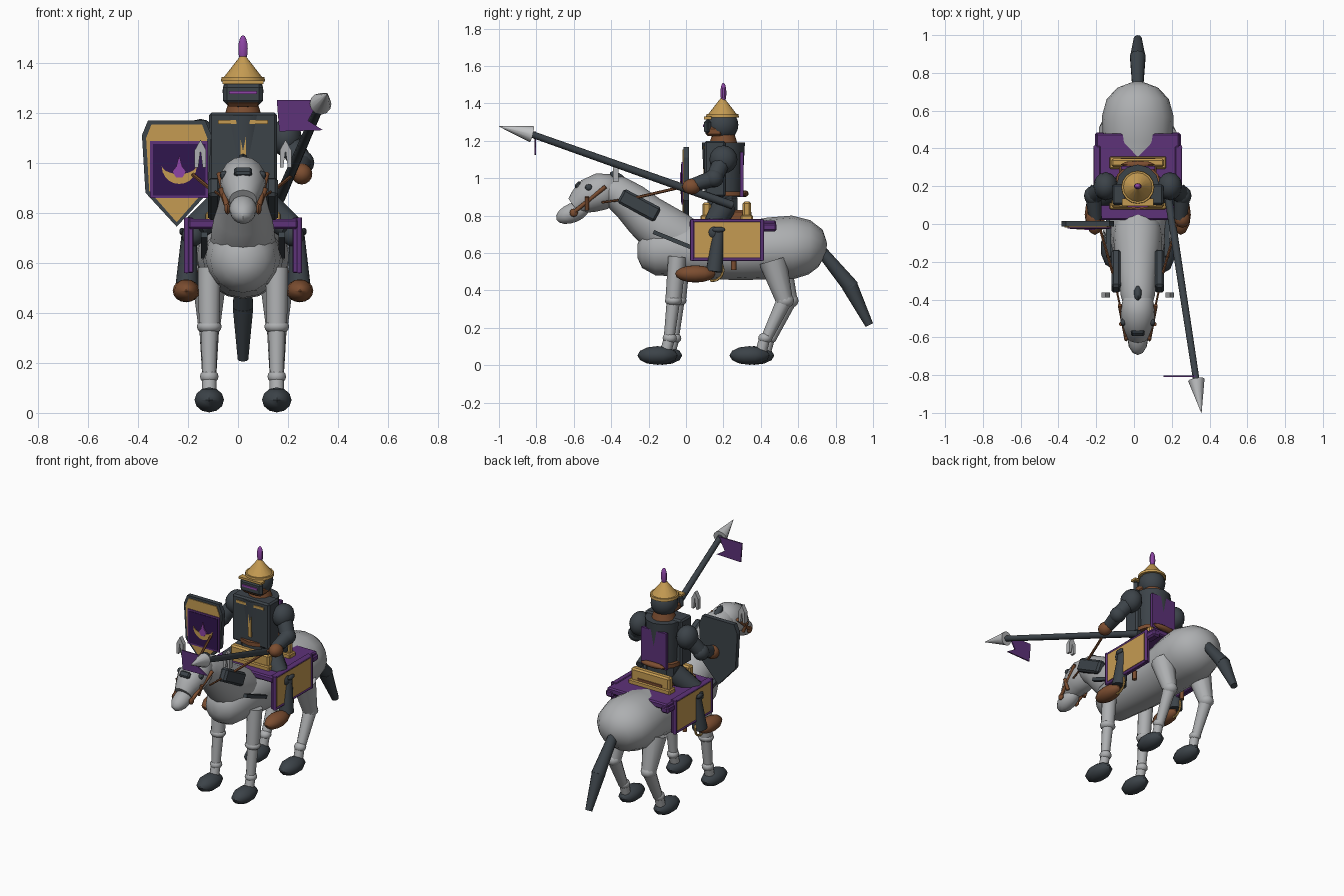
import bpy, bmesh, math
from mathutils import Vector, Matrix

if "Cube" in bpy.data.objects:
    bpy.data.objects.remove(bpy.data.objects["Cube"])

CX = 0.02  # centre line of horse and rider


def colour(name, rgb):
    m = bpy.data.materials.new(name)
    m.diffuse_color = (*rgb, 1)
    m.use_nodes = True
    m.node_tree.nodes["Principled BSDF"].inputs["Base Color"].default_value = m.diffuse_color
    return m


COAT = colour("pale grey coat", (0.42, 0.43, 0.44))
STEEL = colour("bright steel", (0.55, 0.56, 0.57))
DARK = colour("dark slate", (0.045, 0.056, 0.066))
GOLD = colour("gold", (0.56, 0.33, 0.085))
PURPLE = colour("purple cloth", (0.11, 0.032, 0.19))
PLUME = colour("bright purple", (0.27, 0.06, 0.38))
DEEP = colour("deep violet", (0.03, 0.008, 0.075))
BROWN = colour("brown leather", (0.2, 0.075, 0.03))


def finish(name, bm, mat, angle=40):
    bmesh.ops.recalc_face_normals(bm, faces=bm.faces)
    me = bpy.data.meshes.new(name)
    bm.to_mesh(me)
    bm.free()
    ob = bpy.data.objects.new(name, me)
    bpy.context.collection.objects.link(ob)
    me.materials.append(mat)
    if angle:
        bpy.ops.object.select_all(action='DESELECT')
        bpy.context.view_layer.objects.active = ob
        ob.select_set(True)
        bpy.ops.object.shade_smooth_by_angle(angle=math.radians(angle))
    return ob


def ball(name, loc, size, mat, tilt=0, seg=12, rings=8):
    bm = bmesh.new()
    M = Matrix.Translation(loc) @ Matrix.Rotation(math.radians(tilt), 4, 'X') @ Matrix.Diagonal((*size, 1))
    bmesh.ops.create_uvsphere(bm, u_segments=seg, v_segments=rings, radius=1, matrix=M)
    return finish(name, bm, mat)


def rod(name, p, q, r1, r2, mat, seg=10):
    p, q = Vector(p), Vector(q)
    d = q - p
    bm = bmesh.new()
    M = Matrix.Translation((p + q) / 2) @ d.to_track_quat('Z', 'Y').to_matrix().to_4x4()
    bmesh.ops.create_cone(bm, cap_ends=True, segments=seg, radius1=r1, radius2=r2, depth=d.length, matrix=M)
    return finish(name, bm, mat, 50)


def box(name, loc, size, mat, tilt=0, bevel=0.0):
    bm = bmesh.new()
    M = Matrix.Translation(loc) @ Matrix.Rotation(math.radians(tilt), 4, 'X') @ Matrix.Diagonal((*size, 1))
    bmesh.ops.create_cube(bm, size=1, matrix=M)
    if bevel:
        bmesh.ops.bevel(bm, geom=bm.edges[:], offset=bevel, segments=1, affect='EDGES')
    return finish(name, bm, mat, 0)


def plate(name, pts, y0, y1, mat):
    """Flat outline in x, z given a thickness along y."""
    bm = bmesh.new()
    f = bm.faces.new([bm.verts.new((x, y0, z)) for x, z in pts])
    ext = bmesh.ops.extrude_face_region(bm, geom=[f])['geom']
    bmesh.ops.translate(bm, verts=[v for v in ext if isinstance(v, bmesh.types.BMVert)], vec=(0, y1 - y0, 0))
    return finish(name, bm, mat, 0)


def loft(name, rings, mat, seg=16):
    """Skin over ellipses (y, z, half width, half height) square to their path."""
    bm = bmesh.new()
    loops = []
    for i, (y, z, w, h) in enumerate(rings):
        a, b = rings[max(i - 1, 0)], rings[min(i + 1, len(rings) - 1)]
        t = Vector((0, b[0] - a[0], b[1] - a[1])).normalized()
        up = Vector((0, -t.z, t.y))
        loops.append([bm.verts.new(Vector((CX + w * math.cos(k * math.tau / seg), y, z))
                                   + up * h * math.sin(k * math.tau / seg)) for k in range(seg)])
    for A, B in zip(loops, loops[1:]):
        for k in range(seg):
            bm.faces.new((A[k], A[k - 1], B[k - 1], B[k]))
    bm.faces.new(loops[0])
    bm.faces.new(loops[-1])
    return finish(name, bm, mat, 50)


# Horse body, neck and head
loft("horse_body", [(-.26, .61, .03, .035), (-.235, .61, .09, .09), (-.17, .61, .13, .13), (-.05, .62, .15, .145),
                    (.1, .615, .16, .155), (.3, .61, .165, .155), (.45, .625, .185, .165), (.57, .63, .19, .17),
                    (.66, .63, .165, .145), (.72, .625, .11, .1), (.75, .62, .03, .03)], COAT)
loft("horse_neck", [(.07, .64, .11, .1), (-.05, .685, .13, .135), (-.14, .735, .125, .135), (-.22, .8, .112, .12),
                    (-.3, .875, .1, .105), (-.38, .93, .09, .09), (-.45, .95, .07, .06)], COAT)
loft("horse_head", [(-.36, .955, .03, .03), (-.385, .95, .075, .075), (-.45, .93, .092, .1), (-.52, .905, .088, .093),
                    (-.565, .875, .07, .072), (-.6, .85, .055, .05)], COAT)
ball("muzzle", (CX, -.605, .815), (.055, .095, .052), COAT, 22)
box("forehead_plate", (CX, -.575, .962), (.07, .03, .04), DARK, -45, .008)
for y, z, r in [(-.04, .8, .028), (-.1, .835, .032), (-.17, .87, .035), (-.25, .935, .038), (-.36, 1.0, .055)]:
    ball("mane_tuft", (CX, y, z), (.022, r, .025), DARK, -35, 8, 6)
rod("tail_upper", (CX, .72, .615), (CX, .885, .415), .03, .043, DARK)
rod("tail_lower", (CX, .875, .425), (CX, .98, .215), .043, .022, DARK)

# Legs, hooves, ears and neck armour, on both sides
for s in (-1, 1):
    x, o = CX + .135 * s, -.012 * s
    rod("front_upper_leg", (x, -.035 + o, .58), (x, -.055 + o, .35), .048, .043, COAT)
    ball("front_knee", (x, -.055 + o, .345), (.05, .046, .03), COAT)
    rod("front_shin", (x, -.055 + o, .35), (x, -.08 + o, .13), .036, .028, COAT)
    ball("front_fetlock", (x, -.075 + o, .145), (.037, .038, .03), COAT)
    rod("front_pastern", (x, -.075 + o, .15), (x, -.1 + o, .06), .03, .03, COAT)
    ball("front_hoof", (x, -.14 + o, .052), (.062, .108, .05), DARK, 0, 10, 6)
    loft_thigh = rod("hind_upper_leg", (x, .475 + o, .56), (x, .54 + o, .34), .075, .045, COAT)
    ball("hind_hock", (x, .54 + o, .345), (.047, .05, .04), COAT)
    rod("hind_shin", (x, .54 + o, .35), (x, .44 + o, .14), .042, .029, COAT)
    ball("hind_fetlock", (x, .435 + o, .145), (.037, .037, .03), COAT)
    rod("hind_pastern", (x, .435 + o, .15), (x, .41 + o, .06), .03, .03, COAT)
    ball("hind_hoof", (x, .352 + o, .052), (.062, .108, .05), DARK, 0, 10, 6)
    e = CX + .17 * s
    plate("ear", [(e - .023, .98), (e - .023, 1.05), (e, 1.092), (e + .023, 1.05), (e + .023, .98),
                  (e + .009, .98), (e, 1.05), (e - .009, .98)], -.39, -.362, COAT)
    box("neck_plate", (CX + .115 * s, -.25, .855), (.05, .225, .085), DARK, -28, .012)
    box("chest_strap", (CX + .155 * s, -.07, .67), (.025, .225, .022), DARK, -22)
    ball("horse_eye", (CX + .075 * s, -.52, .95), (.018, .02, .018), DARK, 0, 8, 6)
    # Bridle and reins
    rod("cheek_strap", (CX + .06 * s, -.61, .81), (CX + .095 * s, -.43, .955), .011, .011, BROWN, 8)
    rod("jaw_strap", (CX + .09 * s, -.53, .9), (CX + .065 * s, -.53, .83), .011, .011, BROWN, 8)
    ball("bit_ring", (CX + .062 * s, -.6, .815), (.012, .022, .022), BROWN, 0, 8, 6)
    rod("rein_front", (CX + .09 * s, -.45, .87), (CX + .13 * s, -.27, .895), .006, .006, BROWN, 6)
    rod("rein_back", (CX + .13 * s, -.27, .895), (CX + .215 * s, .03, .965), .008, .008, BROWN, 6)

    # Saddle cloth side with a raised border
    px = CX + .213 * s
    box("cloth_side", (px, .22, .67), (.03, .385, .22), PURPLE, 0, .004)
    box("cloth_panel", (px + .015 * s, .22, .67), (.008, .35, .19), GOLD)
    for y in (.033, .407):
        rod("cloth_edge", (px + .012 * s, y, .56), (px + .012 * s, y, .78), .011, .011, PURPLE, 8)
    for z in (.566, .772):
        rod("cloth_hem", (px + .012 * s, .03, z), (px + .012 * s, .41, z), .009, .009, PURPLE, 8)
    box("cloth_corner", (CX + .2 * s, .44, .737), (.055, .09, .045), PURPLE, 0, .01)

    # Rider legs, boots and stirrups
    rod("thigh", (CX + .07 * s, .2, .84), (CX + .19 * s, .14, .74), .07, .055, DARK)
    ball("knee", (CX + .2 * s, .15, .71), (.045, .045, .045), DARK)
    rod("shin", (CX + .215 * s, .175, .72), (CX + .225 * s, .15, .5), .03, .046, DARK)
    ball("knee_spike", (CX + .243 * s, .175, .725), (.012, .035, .015), DARK, 0, 8, 6)
    ball("boot", (CX + .227 * s, .05, .488), (.054, .108, .046), BROWN, 0, 12, 8)
    rod("stirrup_leather", (CX + .19 * s, .255, .57), (CX + .19 * s, .255, .51), .014, .014, BROWN, 8)
    arc = [(.14 + .06 * math.cos(a), .51 + .06 * math.sin(a)) for a in [math.radians(d) for d in range(-100, 61, 32)]]
    for (y0, z0), (y1, z1) in zip(arc, arc[1:]):
        rod("stirrup", (CX + .225 * s, y0, z0), (CX + .225 * s, y1, z1), .007, .007, GOLD, 6)

    # Rider arms
    sh, el, ha = (CX + .17 * s, .2, 1.1), (CX + .235 * s, .15, 1.0), (CX + .225 * s, .03, .96)
    ball("shoulder", sh, (.065, .075, .075), DARK)
    rod("upper_arm", sh, el, .05, .045, DARK)
    ball("elbow", el, (.05, .052, .05), DARK)
    rod("forearm", el, ha, .045, .036, DARK)
    ball("hand", (ha[0] + .01 * s, ha[1], ha[2] - .005), (.042, .05, .042), BROWN)

# Saddle and top cloth
box("cloth_top", (CX, .25, .755), (.44, .46, .04), PURPLE, 0, .008)
box("saddle_seat", (CX, .22, .8), (.2, .26, .06), BROWN, 0, .012)
for y, h in ((.11, .095), (.325, .1)):
    box("saddle_bow", (CX, y, .775 + h / 2), (.28, .045, h), GOLD, 0, .01)
    box("saddle_bow_base", (CX, y, .785), (.3, .065, .035), GOLD, 0, .006)

# Rider torso, belt, breast cross and back cloth
box("hips", (CX, .195, .86), (.2, .16, .13), DARK, 0, .03)
rod("torso", (CX, .2, .9), (CX, .2, 1.19), .1, .115, DARK, 12)
box("breastplate", (CX, .155, 1.05), (.27, .11, .3), DARK, 0, .01)
rod("belt", (CX, .2, .905), (CX, .2, .93), .125, .125, BROWN, 12)
ball("belt_knot", (CX, .315, .917), (.09, .02, .018), BROWN, 0, 8, 6)
box("cross_bar", (CX, .098, 1.163), (.2, .009, .016), GOLD)
box("cross_post", (CX, .097, 1.06), (.022, .009, .21), GOLD)
box("back_cloth", (CX, .298, 1.02), (.18, .018, .24), PURPLE)

# Helmet and plume
rod("collar", (CX, .2, 1.185), (CX, .2, 1.235), .075, .06, BROWN, 12)
ball("helmet", (CX, .195, 1.285), (.082, .085, .085), DARK, 0, 16, 10)
box("cheek_guard", (CX, .15, 1.25), (.14, .09, .05), BROWN, 0, .012)
box("visor", (CX, .115, 1.275), (.16, .035, .085), DARK, 0, .016)
box("visor_slit", (CX, .095, 1.28), (.11, .008, .012), PLUME)
box("visor_trim", (CX, .115, 1.322), (.165, .04, .014), GOLD)
rod("helmet_rim", (CX, .195, 1.325), (CX, .195, 1.342), .088, .086, GOLD, 16)
rod("helmet_cone", (CX, .195, 1.34), (CX, .195, 1.425), .078, .012, GOLD, 16)
ball("plume", (CX, .2, 1.455), (.02, .016, .055), PLUME, 0, 10, 8)

# Shield: rim, gold field, framed square and crescent
SX, SZ = -.245, .97
half = [(0, -.226), (.125, -.09), (.139, .14), (.115, .198)]
outline = half + [(-x, z) for x, z in reversed(half[1:])]


def scaled(kx, kz):
    return [(SX + x * kx, SZ + z * kz) for x, z in outline]


plate("shield_rim", scaled(1, 1), -.013, .017, DARK)
plate("shield_field", scaled(.88, .92), -.018, -.012, GOLD)
box("shield_square_frame", (SX + .01, -.019, .972), (.232, .008, .228), PURPLE)
box("shield_square", (SX + .01, -.022, .972), (.21, .008, .206), DEEP)
mx, mz = SX + .01, .985
angles = [math.radians(180 + 18 * i) for i in range(11)]
outer = [(mx + .07 * math.cos(a), mz + .07 * math.sin(a)) for a in angles]
inner = [(mx + .066 * math.cos(a), mz + .03 * math.sin(a)) for a in reversed(angles[1:-1])]
plate("shield_crescent", outer + inner, -.03, -.024, GOLD)
plate("shield_flame", [(mx - .028, .965), (mx - .012, .94), (mx + .012, .94), (mx + .028, .965),
                       (mx + .012, .985), (mx, 1.03), (mx - .012, .985)], -.033, -.026, PLUME)

# Lance with steel head and swallow-tailed pennant
rod("lance_shaft", (.165, .25, .855), (.332, -.84, 1.24), .022, .018, DARK)
rod("lance_head", (.33, -.825, 1.235), (.357, -1.0, 1.277), .044, .001, STEEL, 12)
plate("pennant", [(.155, 1.25), (.325, 1.25), (.28, 1.168), (.34, 1.13), (.165, 1.125)], -.81, -.802, PURPLE)
